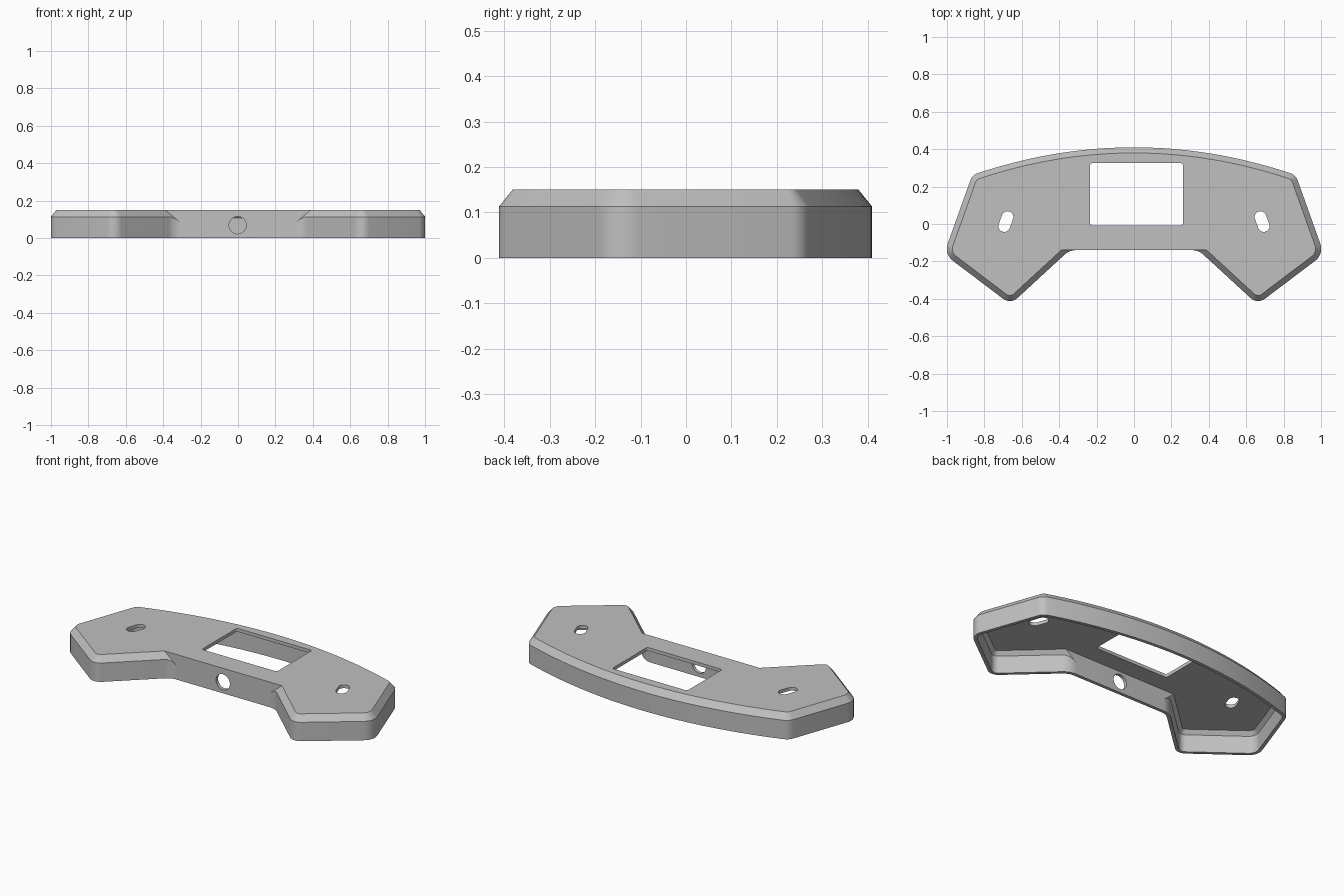
import bpy, bmesh, math
from mathutils import Vector

cube = bpy.data.objects.get("Cube")
if cube:
    bpy.data.objects.remove(cube, do_unlink=True)

HEIGHT, CHAMFER_Z, INSET = 0.15, 0.113, 0.03
SLOPE = (HEIGHT - CHAMFER_Z) / INSET
WALL = 0.02
STEPS = 8

grey = bpy.data.materials.new("mid grey")
grey.use_nodes = True
grey.diffuse_color = (0.53, 0.53, 0.53, 1)
grey.node_tree.nodes["Principled BSDF"].inputs["Base Color"].default_value = grey.diffuse_color

# Outline corners with rounding radii, counterclockwise: leg tip, side, bowed rear, notch
right = [(0.66, -0.43, 0.06), (1.016, -0.161, 0.08), (0.865, 0.262, 0.06)]
notch = (0.345, -0.14, 0.09)
BOW = 24
rear = []
for i in range(1, BOW):
    x = 0.865 * (1 - 2 * i / BOW)
    rear.append((x, 0.41 - 0.148 * (x / 0.865) ** 2, 0))
left = [(-x, y, r) for x, y, r in reversed(right)]
corners = right + rear + left + [(-notch[0], notch[1], notch[2]), notch]
COUNT = len(corners)
FRONT = COUNT - 2      # edge running between the two notch corners


def edge(i):
    """Start point, direction and inward normal of outline edge i."""
    a = Vector(corners[i % COUNT][:2])
    d = (Vector(corners[(i + 1) % COUNT][:2]) - a).normalized()
    return a, d, Vector((-d.y, d.x))


def ring(offset, chamfer, z, sloped=False):
    """Rounded outline moved inward; the chamfer skips the front edge."""
    points = []
    for i, (_, _, radius) in enumerate(corners):
        lines = []
        for k in ((i - 1) % COUNT, i):
            a, d, n = edge(k)
            lines.append((a + n * (offset + (0 if k == FRONT else chamfer)), d, n))
        (a, d1, n1), (b, d2, n2) = lines
        cross = d1.cross(d2)
        p = a + d1 * ((b - a).cross(d2) / cross)
        if radius == 0:
            points.append((p.x, p.y, z))
            continue
        side = 1 if cross > 0 else -1
        r = radius - side * (offset + chamfer)
        if side < 0 and chamfer > 0:
            r = 0
        half = d1.angle(d2) / 2
        centre = p + (n1 + n2).normalized() * side * r / math.cos(half)
        start = -n1 * side * r
        for s in range(STEPS + 1):
            t = side * 2 * half * s / STEPS
            c, sn = math.cos(t), math.sin(t)
            q = centre + Vector((start.x * c - start.y * sn, start.x * sn + start.y * c))
            h = z
            if sloped and side < 0:      # chamfer plane runs down across the notch fillet
                base, normal = (a, n1) if i == FRONT else (b, n2)
                h += min(0, (q - base).dot(normal)) * SLOPE
            points.append((q.x, q.y, h))
    return points


def make_object(name, bm):
    bmesh.ops.recalc_face_normals(bm, faces=bm.faces)
    mesh = bpy.data.meshes.new(name)
    bm.to_mesh(mesh)
    bm.free()
    mesh.materials.append(grey)
    obj = bpy.data.objects.new(name, mesh)
    bpy.context.collection.objects.link(obj)
    return obj


# Hollow housing, open underneath
ceiling = HEIGHT - WALL
inner_z = CHAMFER_Z + WALL * SLOPE - WALL * math.hypot(1, SLOPE)
inner_inset = (ceiling - inner_z) / SLOPE
layers = [
    ring(0, INSET, HEIGHT),
    ring(0, 0, CHAMFER_Z, True),
    ring(0, 0, 0),
    ring(WALL, 0, 0),
    ring(WALL, 0, inner_z, True),
    ring(WALL, inner_inset, ceiling),
]
bm = bmesh.new()
loops = [[bm.verts.new(p) for p in layer] for layer in layers]
for upper, lower in zip(loops, loops[1:]):
    for k in range(len(upper)):
        j = (k + 1) % len(upper)
        bm.faces.new((upper[k], lower[k], lower[j], upper[j]))
bm.faces.new(loops[0])
bm.faces.new(loops[-1])
bmesh.ops.remove_doubles(bm, verts=bm.verts, dist=1e-5)
housing = make_object("housing_shell", bm)


def prism(name, outline, low, high, axis="z"):
    """Cutter with the given outline, extruded along z or y."""
    bm = bmesh.new()
    place = (lambda u, v, w: (u, v, w)) if axis == "z" else (lambda u, v, w: (u, w, v))
    a = [bm.verts.new(place(u, v, low)) for u, v in outline]
    b = [bm.verts.new(place(u, v, high)) for u, v in outline]
    bm.faces.new(a)
    bm.faces.new(b)
    for k in range(len(a)):
        j = (k + 1) % len(a)
        bm.faces.new((a[k], a[j], b[j], b[k]))
    obj = make_object(name, bm)
    obj.hide_render = True
    return obj


def arc(cx, cy, r, begin, end, n):
    angles = [begin + (end - begin) * k / n for k in range(n + 1)]
    return [(cx + r * math.cos(t), cy + r * math.sin(t)) for t in angles]


# Display window with small corner rounds
window = []
for k, (x, y) in enumerate([(0.25, 0.313), (-0.223, 0.313), (-0.223, 0.005), (0.25, 0.005)]):
    window += arc(x, y, 0.012, k * math.pi / 2, (k + 1) * math.pi / 2, 4)
cutters = [prism("window_cutter", window, 0.1, 0.2)]

# Slanted mounting slots, parallel to the sides
for s in (1, -1):
    lean = math.pi / 2 + s * 0.35
    dx, dy = 0.026 * math.cos(lean), 0.026 * math.sin(lean)
    cx, cy = s * 0.685, 0.013
    slot = arc(cx + dx, cy + dy, 0.031, lean - math.pi / 2, lean + math.pi / 2, 12)
    slot += arc(cx - dx, cy - dy, 0.031, lean + math.pi / 2, lean + math.pi * 1.5, 12)
    cutters.append(prism("slot_cutter", slot, 0.1, 0.2))

# Round cable hole in the front wall
hole = arc(-0.002, 0.068, 0.046, 0, math.tau, 40)[:-1]
cutters.append(prism("cable_hole_cutter", hole, -0.2, -0.06, "y"))

bpy.context.view_layer.objects.active = housing
for cutter in cutters:
    mod = housing.modifiers.new("cut", "BOOLEAN")
    mod.operation = "DIFFERENCE"
    mod.solver = "EXACT"
    mod.object = cutter
    bpy.ops.object.modifier_apply(modifier=mod.name)
    bpy.data.objects.remove(cutter, do_unlink=True)

bpy.ops.object.select_all(action="DESELECT")
housing.select_set(True)
bpy.ops.object.shade_smooth_by_angle(angle=math.radians(25))
